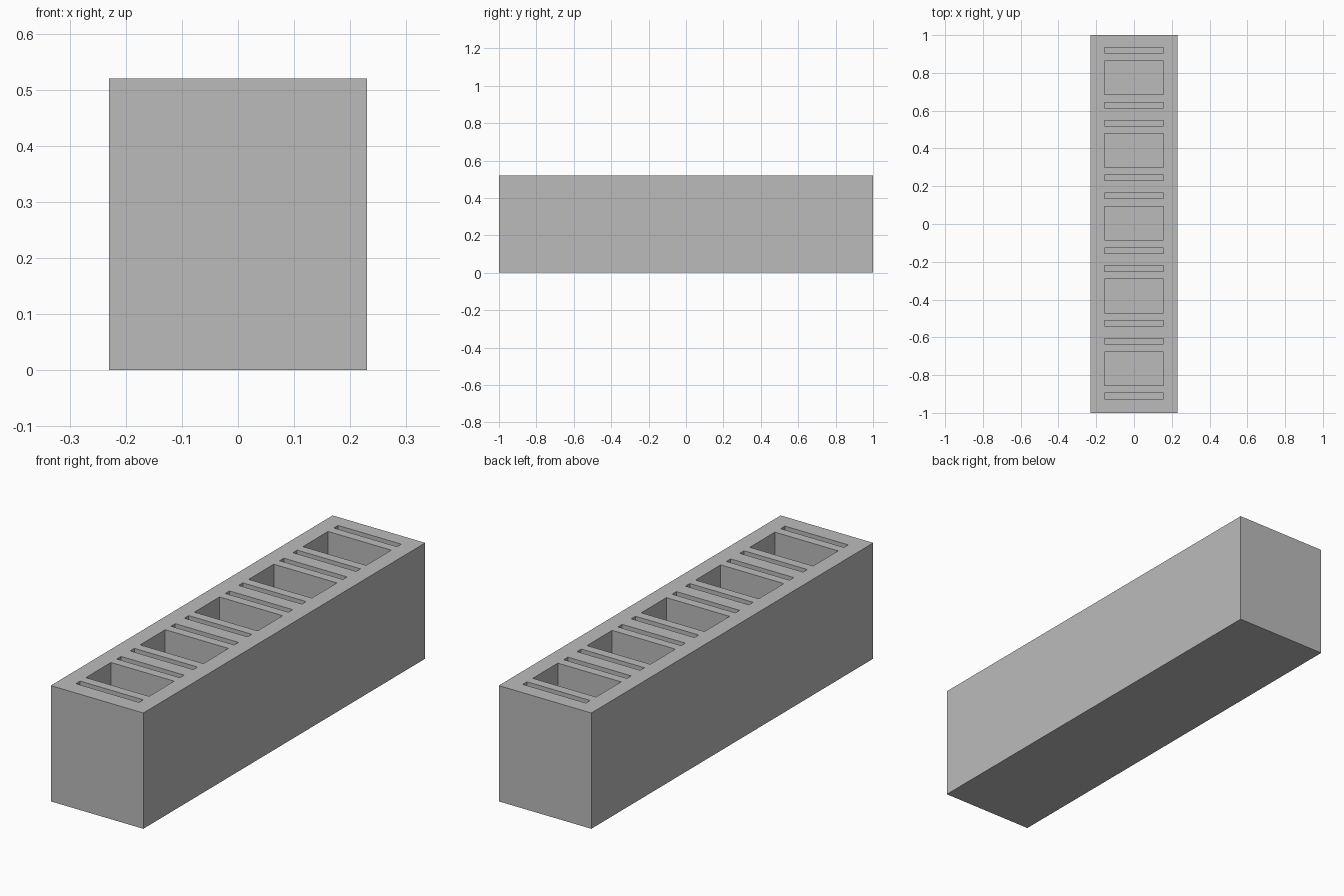
import bpy
import bmesh
from mathutils import Matrix, Vector

if "Cube" in bpy.data.objects:
    bpy.data.objects.remove(bpy.data.objects["Cube"], do_unlink=True)

WIDTH, LENGTH, HEIGHT = 0.46, 2.0, 0.52
FLOOR = 0.07          # thickness left under the recesses
RECESS_WIDTH = 0.314
POCKET, SLOT = 0.178, 0.03
SLOT_OFFSET = 0.145   # slot centre to pocket centre
PITCH = 0.385
SHIFT = 0.004


def add_box(bm, centre, size):
    matrix = Matrix.Translation(Vector(centre)) @ Matrix.Diagonal((*size, 1))
    bmesh.ops.create_cube(bm, size=1, matrix=matrix)


def make_object(name, bm):
    mesh = bpy.data.meshes.new(name)
    bm.to_mesh(mesh)
    bm.free()
    obj = bpy.data.objects.new(name, mesh)
    bpy.context.collection.objects.link(obj)
    return obj


# Plain grey material
grey = bpy.data.materials.new("grey")
grey.use_nodes = True
colour = (0.5, 0.5, 0.5, 1)
grey.diffuse_color = colour
grey.node_tree.nodes["Principled BSDF"].inputs["Base Color"].default_value = colour

# Solid block
bm = bmesh.new()
add_box(bm, (0, 0, HEIGHT / 2), (WIDTH, LENGTH, HEIGHT))
block = make_object("holder_block", bm)
block.data.materials.append(grey)

# Five groups of recesses: a wide pocket between two narrow slots
bm = bmesh.new()
top = HEIGHT + 0.1
for i in range(-2, 3):
    y = i * PITCH + SHIFT
    for offset, depth in ((-SLOT_OFFSET, SLOT), (0, POCKET), (SLOT_OFFSET, SLOT)):
        add_box(bm, (0, y + offset, (top + FLOOR) / 2),
                (RECESS_WIDTH, depth, top - FLOOR))
cutter = make_object("recess_cutter", bm)
cutter.data.materials.append(grey)
cutter.hide_render = True

# Cut the recesses, then discard the cutter
cut = block.modifiers.new("recesses", 'BOOLEAN')
cut.operation = 'DIFFERENCE'
cut.solver = 'EXACT'
cut.object = cutter
bpy.context.view_layer.update()
result = bpy.data.meshes.new_from_object(
    block.evaluated_get(bpy.context.evaluated_depsgraph_get()))
block.modifiers.clear()
block.data = result
bpy.data.objects.remove(cutter, do_unlink=True)
